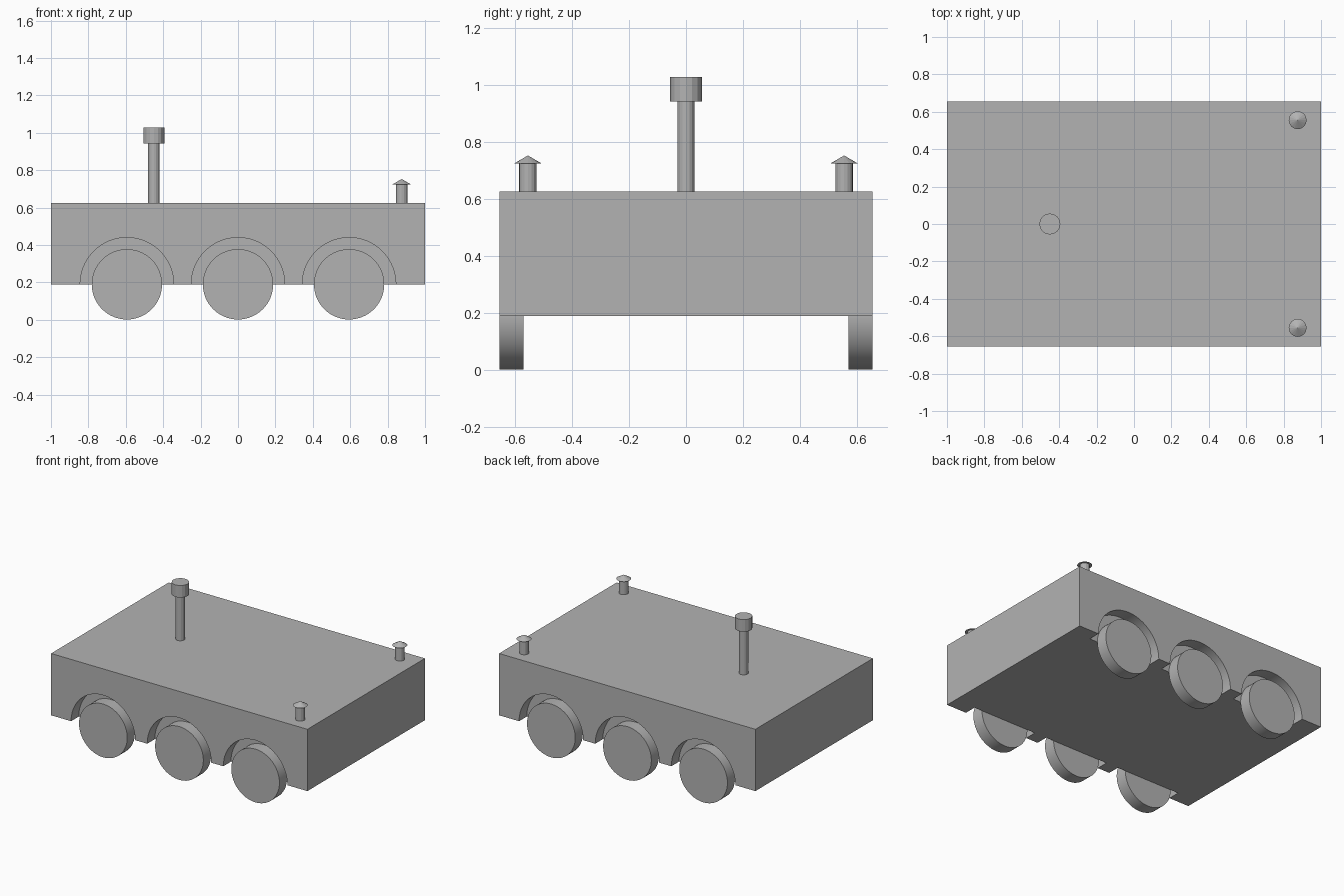
import bpy
import math

cube = bpy.data.objects.get("Cube")
if cube:
    bpy.data.objects.remove(cube, do_unlink=True)

# Single plain grey
GREY = (0.45, 0.45, 0.45, 1)
grey = bpy.data.materials.new("plain grey")
grey.use_nodes = True
grey.diffuse_color = GREY
grey.node_tree.nodes["Principled BSDF"].inputs["Base Color"].default_value = GREY

HALF_WIDTH = 0.655
INNER_Y = 0.57
BOTTOM, TOP = 0.19, 0.626
WHEEL_RADIUS, ARCH_RADIUS = 0.188, 0.25
AXLES = {"rear": -0.594, "middle": 0.0, "front": 0.594}
SIDES = {"right": -1, "left": 1}


def finish(name, smooth=True):
    obj = bpy.context.object
    obj.name = name
    obj.data.materials.append(grey)
    if smooth:
        bpy.ops.object.shade_smooth_by_angle(angle=math.radians(30))
    return obj


def upright(name, x, y, z0, z1, r0, r1, sides=16):
    """Vertical cylinder or cone between two heights."""
    bpy.ops.mesh.primitive_cone_add(vertices=sides, radius1=r0, radius2=r1,
                                    depth=z1 - z0, location=(x, y, (z0 + z1) / 2))
    return finish(name, smooth=False)


def disc(name, x, y0, y1, radius):
    """Cylinder lying across the body at axle height."""
    bpy.ops.mesh.primitive_cylinder_add(vertices=64, radius=radius, depth=abs(y1 - y0),
                                        location=(x, (y0 + y1) / 2, BOTTOM),
                                        rotation=(math.pi / 2, 0, 0))
    return finish(name)


# Box body
bpy.ops.mesh.primitive_cube_add(size=1, location=(0, 0, (BOTTOM + TOP) / 2))
bpy.context.object.scale = (2, 2 * HALF_WIDTH, TOP - BOTTOM)
bpy.ops.object.transform_apply(location=False, rotation=False, scale=True)
body = finish("body", smooth=False)

# Wheel arches cut into both sides
for side, s in SIDES.items():
    for place, x in AXLES.items():
        cutter = disc("arch_cutter", x, s * INNER_Y, s * (HALF_WIDTH + 0.1), ARCH_RADIUS)
        cutter.hide_render = True
        cut = body.modifiers.new("arch", "BOOLEAN")
        cut.operation = "DIFFERENCE"
        cut.solver = "EXACT"
        cut.object = cutter
        bpy.context.view_layer.objects.active = body
        bpy.ops.object.modifier_apply(modifier=cut.name)
        bpy.data.objects.remove(cutter, do_unlink=True)
body.select_set(True)
bpy.context.view_layer.objects.active = body
bpy.ops.object.shade_smooth_by_angle(angle=math.radians(30))

# Wheels, flush with the sides, and corner posts with pointed caps
for side, s in SIDES.items():
    for place, x in AXLES.items():
        disc(f"{place}_{side}_wheel", x, s * INNER_Y, s * HALF_WIDTH, WHEEL_RADIUS)
    upright(f"{side}_post", 0.875, s * 0.555, TOP, 0.725, 0.031, 0.031)
    upright(f"{side}_post_cap", 0.875, s * 0.555, 0.725, 0.753, 0.048, 0)

# Tall mast with a drum on top
upright("mast", -0.45, 0, TOP, 0.943, 0.03, 0.03)
upright("mast_head", -0.45, 0, 0.943, 1.028, 0.056, 0.056)
